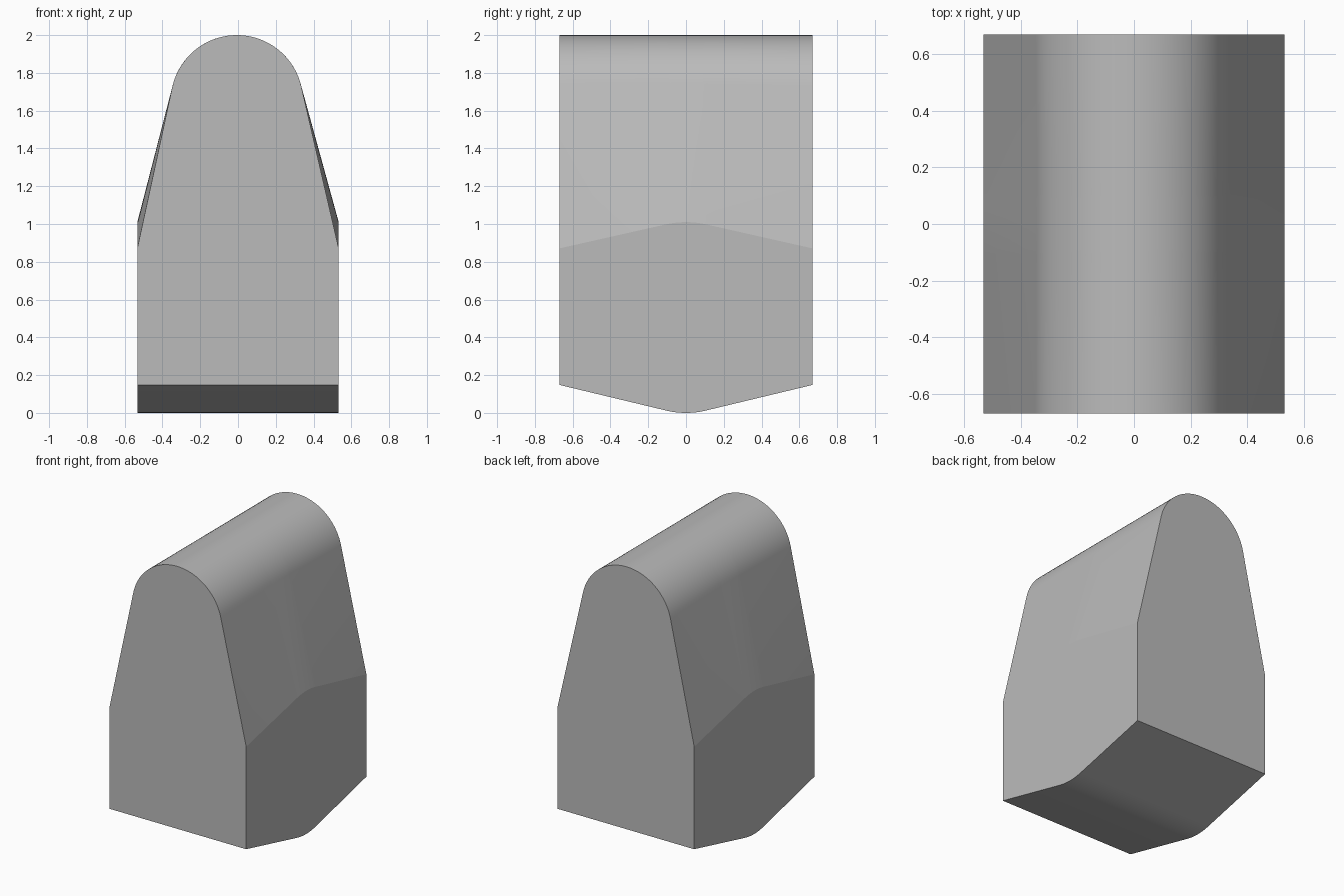
import bpy, bmesh, math

default = bpy.data.objects.get("Cube")
if default:
    bpy.data.objects.remove(default, do_unlink=True)

HALF_W, HALF_D = 0.533, 0.67      # half width and half depth
RADIUS, ARC_X, ARC_Z = 0.35, -0.006, 1.65   # rounded crest
SHOULDER = 1.01                   # height of the side crease at mid depth
FILLET, RISE = 0.45, 0.148        # keel rounding and rise at the ends
ARC_STEPS, KEEL_STEPS = 40, 12

grey = bpy.data.materials.new("plain grey")
grey.use_nodes = True
colour = (0.5, 0.5, 0.5, 1)
grey.diffuse_color = colour
grey.node_tree.nodes["Principled BSDF"].inputs["Base Color"].default_value = colour


def keel_profile():
    """Depth and height pairs along the rounded, V-shaped underside."""
    tilt = math.radians(13.5)
    pts = [(-HALF_D, RISE)]
    for i in range(KEEL_STEPS + 1):
        a = tilt * (2 * i / KEEL_STEPS - 1)
        pts.append((FILLET * math.sin(a), FILLET * (1 - math.cos(a))))
    return pts + [(HALF_D, RISE)]


def tangent_angle(side, z):
    """Angle on the crest where the slope from the side crease touches it."""
    dx, dz = HALF_W - side * ARC_X, z - ARC_Z
    return math.atan2(dz, dx) + math.acos(RADIUS / math.hypot(dx, dz))


def section(y, low):
    """Cross-section: base, straight sides, slopes and rounded crest."""
    crease = SHOULDER - low * 0.94
    start = tangent_angle(1, crease)
    end = math.pi - tangent_angle(-1, crease)
    pts = [(-HALF_W, low), (HALF_W, low), (HALF_W, crease)]
    for i in range(ARC_STEPS + 1):
        a = start + (end - start) * i / ARC_STEPS
        pts.append((ARC_X + RADIUS * math.cos(a), ARC_Z + RADIUS * math.sin(a)))
    pts.append((-HALF_W, crease))
    return [(x, y, z) for x, z in pts]


# Loft the sections from front to back and cap both ends
bm = bmesh.new()
rings = [[bm.verts.new(p) for p in section(y, z)] for y, z in keel_profile()]
count = len(rings[0])
for a, b in zip(rings, rings[1:]):
    for i in range(count):
        j = (i + 1) % count
        bm.faces.new((a[i], a[j], b[j], b[i]))
bm.faces.new(rings[0])
bm.faces.new(rings[-1][::-1])
bmesh.ops.recalc_face_normals(bm, faces=bm.faces)

mesh = bpy.data.meshes.new("rounded_block")
bm.to_mesh(mesh)
bm.free()
mesh.materials.append(grey)
block = bpy.data.objects.new("rounded_block", mesh)
bpy.context.collection.objects.link(block)

# Smooth the curved crest and keel, keep the corners sharp
bpy.ops.object.select_all(action="DESELECT")
block.select_set(True)
bpy.context.view_layer.objects.active = block
bpy.ops.object.shade_smooth_by_angle(angle=math.radians(10))
